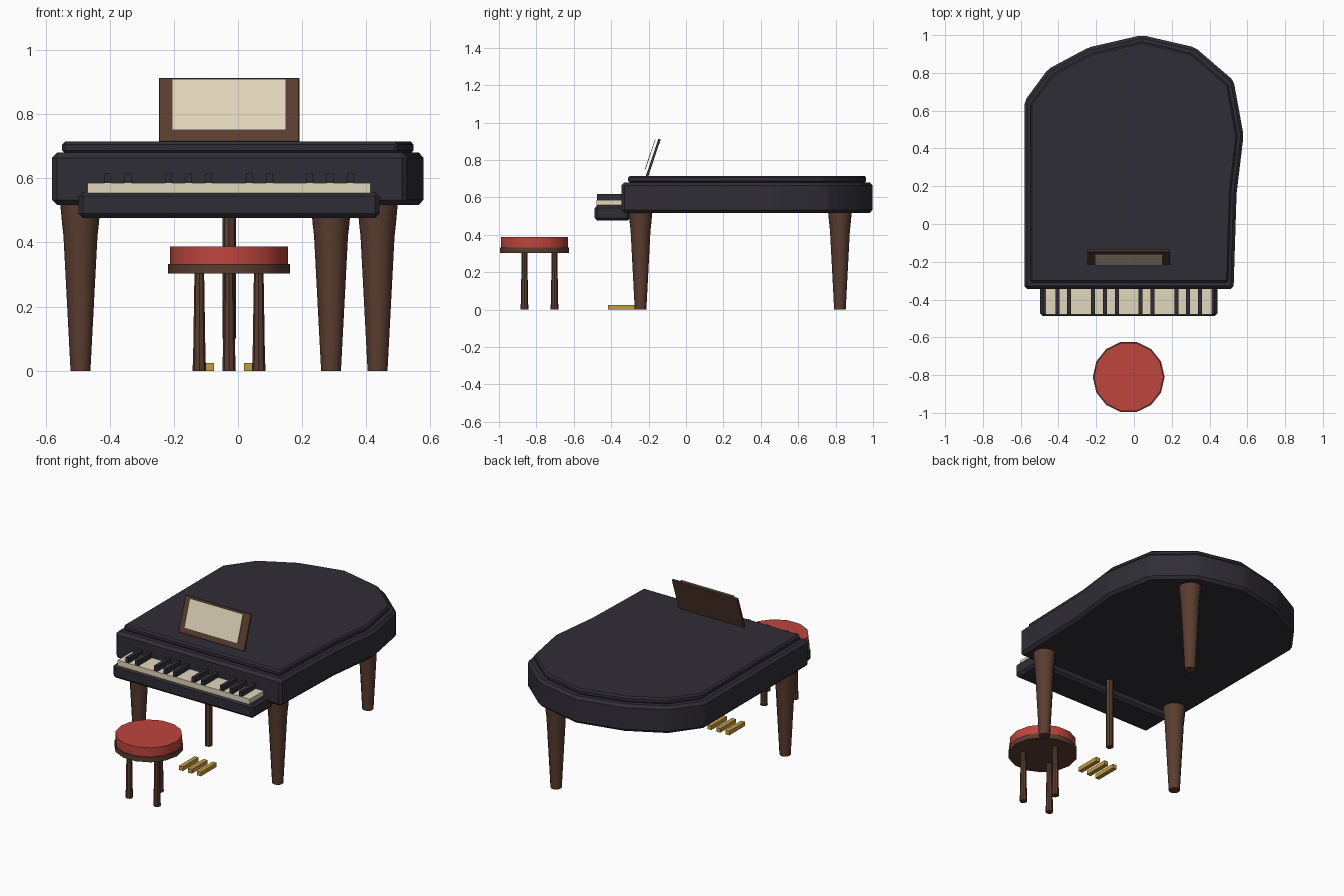
import bpy, bmesh, math
from mathutils import Matrix, Vector

if "Cube" in bpy.data.objects:
    bpy.data.objects.remove(bpy.data.objects["Cube"])


def material(name, rgb):
    m = bpy.data.materials.new(name)
    m.diffuse_color = (*rgb, 1)
    m.use_nodes = True
    m.node_tree.nodes["Principled BSDF"].inputs["Base Color"].default_value = m.diffuse_color
    return m


BLACK = material("black_lacquer", (0.030, 0.027, 0.037))
WOOD = material("brown_wood", (0.105, 0.047, 0.029))
CREAM = material("cream", (0.76, 0.68, 0.50))
RED = material("red_cushion", (0.52, 0.06, 0.045))
GOLD = material("gold", (0.55, 0.33, 0.05))


def finish(name, bm, mat, bevel=0.0):
    if bevel:
        edges = [e for e in bm.edges if e.calc_face_angle(0) > math.radians(5)]
        bmesh.ops.bevel(bm, geom=edges, offset=bevel, segments=1,
                        affect='EDGES', clamp_overlap=True)
    bmesh.ops.recalc_face_normals(bm, faces=bm.faces[:])
    me = bpy.data.meshes.new(name)
    bm.to_mesh(me)
    bm.free()
    me.materials.append(mat)
    ob = bpy.data.objects.new(name, me)
    bpy.context.collection.objects.link(ob)
    bpy.ops.object.select_all(action='DESELECT')
    ob.select_set(True)
    bpy.context.view_layer.objects.active = ob
    bpy.ops.object.shade_smooth_by_angle(angle=math.radians(32))
    return ob


def box(name, center, size, mat, bevel=0.0, tilt=0.0):
    bm = bmesh.new()
    bmesh.ops.create_cube(bm, size=1, matrix=Matrix.Diagonal((*size, 1)))
    ob = finish(name, bm, mat, bevel)
    ob.location = center
    ob.rotation_euler.x = tilt
    return ob


def slab(name, outline, z0, z1, mat, bevel):
    bm = bmesh.new()
    face = bm.faces.new([bm.verts.new((x, y, z0)) for x, y in outline])
    ext = bmesh.ops.extrude_face_region(bm, geom=[face], use_keep_orig=True)
    top = [v for v in ext["geom"] if isinstance(v, bmesh.types.BMVert)]
    bmesh.ops.translate(bm, verts=top, vec=(0, 0, z1 - z0))
    return finish(name, bm, mat, bevel)


def turned(name, x, y, profile, sides, mat):
    """Closed turned solid from (radius, z) rings."""
    bm = bmesh.new()
    rings = [[bm.verts.new((r * math.cos(2 * math.pi * i / sides),
                            r * math.sin(2 * math.pi * i / sides), z))
              for i in range(sides)] for r, z in profile]
    for a, b in zip(rings, rings[1:]):
        for i in range(sides):
            j = (i + 1) % sides
            bm.faces.new((a[i], a[j], b[j], b[i]))
    bm.faces.new(rings[0][::-1])
    bm.faces.new(rings[-1])
    ob = finish(name, bm, mat)
    ob.location = (x, y, 0)
    return ob


# Case and lid share one outline
outline = [(-0.58, -0.345), (0.527, -0.345), (0.543, 0.16), (0.58, 0.47),
           (0.527, 0.76), (0.323, 0.935), (0.042, 1.0), (-0.24, 0.935),
           (-0.455, 0.82), (-0.58, 0.65)]
slab("case", outline, 0.517, 0.68, BLACK, 0.016)
lid_outline = [(x * 0.945, 0.335 + (y - 0.335) * 0.947) for x, y in outline]
slab("lid", lid_outline, 0.678, 0.714, BLACK, 0.009)

# Keyboard
CX = -0.028
box("keybed", (CX, -0.393, 0.517), (0.938, 0.19, 0.082), BLACK, 0.014)
box("white_keys", (CX, -0.408, 0.57), (0.882, 0.14, 0.032), CREAM)
for octave in range(2):
    for k in (1, 2, 4, 5, 6):
        x = CX - 0.441 + 0.063 * (octave * 7 + k)
        box("black_key", (x, -0.406, 0.60), (0.021, 0.14, 0.034), BLACK)

# Music stand and sheet
TILT = -0.325
box("music_stand", (CX, -0.175, 0.812), (0.438, 0.013, 0.21), WOOD, 0.002, TILT)
box("sheet", (CX, -0.191, 0.83), (0.356, 0.004, 0.168), CREAM, 0, TILT)

# Three tapered legs
leg = [(0.031, 0), (0.053, 0.42), (0.057, 0.455), (0.064, 0.53)]
for name, x, y in (("front_left_leg", -0.491, -0.243),
                   ("front_right_leg", 0.435, -0.243),
                   ("back_leg", 0.29, 0.823)):
    turned(name, x, y, leg, 12, WOOD)

# Pedal post and pedals
turned("pedal_post", CX, -0.24, [(0.021, 0.10), (0.021, 0.53)], 8, WOOD)
for i in (-1, 0, 1):
    box("pedal", (CX + i * 0.06, -0.343, 0.0125), (0.026, 0.15, 0.025), GOLD)

# Stool
SY = -0.81
turned("stool_seat_base", CX, SY, [(0.19, 0.303), (0.19, 0.333)], 14, WOOD)
turned("stool_cushion", CX, SY, [(0.184, 0.331), (0.184, 0.388)], 14, RED)
for i in range(3):
    a = math.radians(90 + 120 * i)
    turned("stool_leg", CX + 0.107 * math.cos(a), SY + 0.107 * math.sin(a),
           [(0.021, 0), (0.019, 0.06), (0.015, 0.31)], 8, WOOD)
